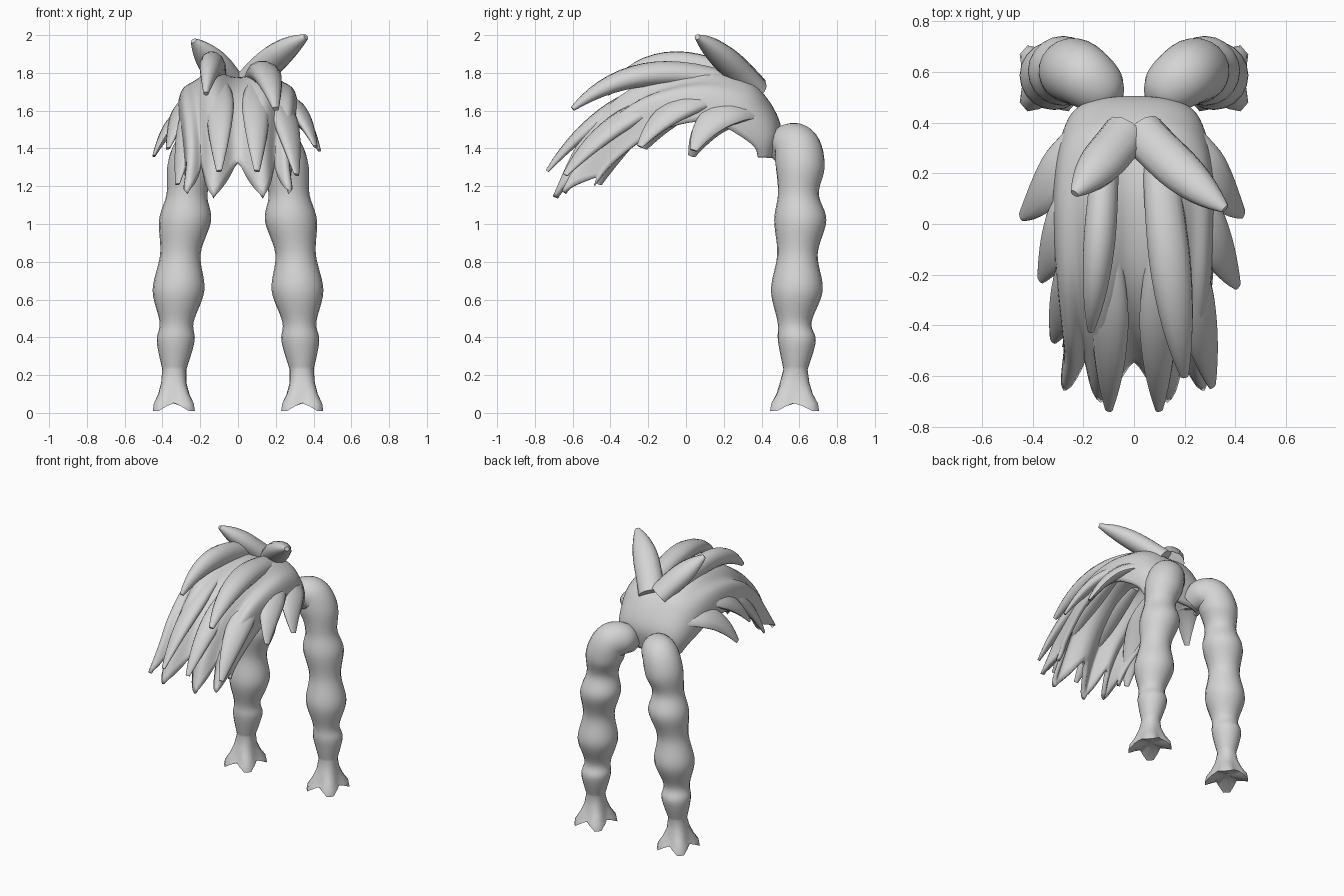
import bpy, bmesh, math
from mathutils import Vector

if "Cube" in bpy.data.objects:
    bpy.data.objects.remove(bpy.data.objects["Cube"])

grey = bpy.data.materials.new("grey hair")
grey.diffuse_color = (0.66, 0.66, 0.66, 1)
grey.use_nodes = True
grey.node_tree.nodes["Principled BSDF"].inputs["Base Color"].default_value = grey.diffuse_color


def finish(name, bm):
    bmesh.ops.recalc_face_normals(bm, faces=bm.faces)
    me = bpy.data.meshes.new(name)
    bm.to_mesh(me)
    bm.free()
    ob = bpy.data.objects.new(name, me)
    bpy.context.collection.objects.link(ob)
    me.materials.append(grey)
    return ob


def spline(pts, t):
    """Catmull-Rom through tuples of any length, t in 0..1."""
    n = len(pts) - 1
    i = min(int(t * n), n - 1)
    f = t * n - i
    a, b, c, d = (pts[max(0, min(n, i + k))] for k in (-1, 0, 1, 2))
    return [0.5 * (2*q + (r - p)*f + (2*p - 5*q + 4*r - s)*f*f + (3*q - p - 3*r + s)*f**3)
            for p, q, r, s in zip(a, b, c, d)]


def loft(bm, rings):
    vs = [[bm.verts.new(p) for p in r] for r in rings]
    n = len(vs[0])
    for a, b in zip(vs, vs[1:]):
        for i in range(n):
            bm.faces.new((a[i], a[(i+1) % n], b[(i+1) % n], b[i]))
    bm.faces.new(vs[0])
    bm.faces.new(vs[-1])


def ring_around(p, u, w, ru, rw, sides):
    return [p + u * math.cos(a) * ru + w * math.sin(a) * rw
            for a in (2 * math.pi * i / sides for i in range(sides))]


def lock(name, start, tip, lift, width, thick, root=0.5, steps=14):
    """Flattened tapering lock, arching up and forward between two points."""
    start, tip = Vector(start), Vector(tip)
    arch = Vector((0, -.4, 1)) * lift

    def at(t):
        return start.lerp(tip, t) + arch * 4 * t * (1 - t)

    rings = []
    for k in range(steps + 1):
        t = k / steps
        p = at(t)
        tan = (at(t + .02) - at(t - .02)).normalized()
        out = p - Vector((0, p.y * 0.6 + 0.1, 1.25))
        out = (out - tan * out.dot(tan)).normalized()
        grow = root + (1 - root) * math.sin(min(1, t / 0.45) * math.pi / 2)
        s = grow * (1 - 0.8 * max(0, (t - .35) / .65) ** 2)
        rings.append(ring_around(p, tan.cross(out), out, width * s, thick * s, 12))
    bm = bmesh.new()
    loft(bm, rings)
    finish(name, bm)


# Hair cap: arched sections from the nape over the crown to the fringe
# (centre y, centre z, edge x, edge y, edge z)
sections = [(.46, 1.35, .22, .38, 1.36), (.49, 1.50, .25, .36, 1.41), (.43, 1.64, .28, .28, 1.47),
            (.33, 1.75, .30, .16, 1.53), (.10, 1.80, .31, 0, 1.54), (-.2, 1.74, .30, -.21, 1.47),
            (-.42, 1.58, .28, -.40, 1.33), (-.56, 1.37, .27, -.48, 1.24), (-.67, 1.11, .29, -.55, 1.17)]
bm = bmesh.new()
grid = []
NV, NU = 36, 68
for j in range(NV + 1):
    row = []
    for i in range(NU + 1):
        a = (i / NU - 0.5) * math.pi
        # pointed locks along the fringe, with combed folds running up from them
        phase = abs(a) / math.radians(42) % 1
        notch = abs(2 * phase - 1)
        t = j / NV * (1 - 0.13 * notch)
        cy, cz, ex, ey, ez = spline(sections, t)
        sx = math.copysign(abs(math.sin(a)) ** 0.8, a)
        drop = 1 - max(0, math.cos(a)) ** 0.68
        fold = 0.04 * max(0, t - 0.3) * math.cos(phase * 2 * math.pi)
        groove = 0.03 * math.exp(-(a / .22) ** 2) * min(1, max(0, t - .25) * 6)
        row.append(bm.verts.new((ex * sx * (1 - fold), cy + (ey - cy) * drop + fold,
                                 cz + (ez - cz) * drop - fold - groove)))
    grid.append(row)
for a, b in zip(grid, grid[1:]):
    for i in range(NU):
        bm.faces.new((a[i], a[i+1], b[i+1], b[i]))
cap = finish("hair_cap", bm)
shell = cap.modifiers.new("thickness", 'SOLIDIFY')
shell.thickness, shell.offset = 0.03, 0

# Uneven pairs of locks: root (mirrored), left tip, right tip, arch, width, thickness
lock("left_tuft", (-.03, .36, 1.72), (-.235, .12, 1.97), .01, .09, .07, 1)
lock("right_tuft", (.03, .36, 1.71), (.36, .06, 1.99), .03, .09, .07, 1)
lock("left_top_lock", (-.11, .30, 1.75), (-.17, -.42, 1.69), .12, .065, .075, .8)
lock("right_top_lock", (.10, .26, 1.74), (.20, -.60, 1.61), .115, .085, .065, .8)
for part, root, left, right, arch, wide in (
        ("side_lock", (.19, .40, 1.58), (-.445, .03, 1.36), (.43, .04, 1.39), .09, .10),
        ("middle_lock", (.21, .20, 1.66), (-.37, -.22, 1.40), (.41, -.245, 1.41), .07, .09),
        ("corner_lock", (.20, -.05, 1.67), (-.32, -.46, 1.21), (.31, -.64, 1.26), .06, .085)):
    lock("left_" + part, (-root[0], root[1], root[2]), left, arch, wide, .04)
    lock("right_" + part, root, right, arch, wide, .042)

# Upper fringe locks, mirrored
for sgn, side in ((-1, "left_"), (1, "right_")):
    lock(side + "fringe_tip", (sgn * .09, -.10, 1.74), (sgn * .10, -.735, 1.28), .06, .075, .042)

# Braids: (x, y, z, radius), hooked at the top and pinched at each twist
braid = [(.11, .47, 1.37, .07), (.14, .53, 1.41, .11), (.20, .585, 1.405, .125),
         (.245, .605, 1.30, .13), (.27, .595, 1.16, .108), (.28, .605, 1.02, .138),
         (.305, .59, .84, .107), (.315, .587, .65, .137), (.325, .575, .48, .09),
         (.33, .587, .38, .10), (.337, .58, .23, .064)]
STEPS, SIDES = 60, 20
for sgn, name in ((-1, "left_braid"), (1, "right_braid")):
    rings = []
    for k in range(STEPS + 1):
        t = k / STEPS
        x, y, z, r = spline(braid, t)
        ahead, behind = (Vector(spline(braid, min(1, max(0, t + d)))[:3]) for d in (.06, -.06))
        tan = (ahead - behind).normalized()
        tan = tan.lerp(Vector((0, 0, -1)), min(1, max(0, (t - .3) / .1))).normalized()
        u = Vector((1, -.6, 0)).lerp(Vector((1, 0, 0)), min(1, t / .4))
        u = (u - tan * u.dot(tan)).normalized()
        rings.append(ring_around(Vector((x, y, z)), u, tan.cross(u), r, r, SIDES))
    # flared tassel with four points
    for z, r, star in ((.16, .078, .05), (.10, .10, .12), (.05, .125, .2), (.03, .13, .22)):
        ring = []
        for i in range(SIDES):
            a = -2 * math.pi * i / SIDES
            c = math.cos(4 * (a - math.pi / 4))
            rr = r * (1 + star * c)
            ring.append(Vector((.34 + rr * math.cos(a) * .9, .575 + rr * math.sin(a) * 1.05,
                                z - .025 * c * (z < .05))))
        rings.append(ring)
    rings.append([Vector((.34, .575, .06)).lerp(q, .25) for q in rings[-1]])
    for r in rings:
        for q in r:
            q.x *= sgn
    bm = bmesh.new()
    loft(bm, rings)
    finish(name, bm)

# Smooth shading with sharp creases
for ob in bpy.context.scene.objects:
    bpy.context.view_layer.objects.active = ob
    ob.select_set(True)
bpy.ops.object.shade_smooth_by_angle(angle=math.radians(60))
